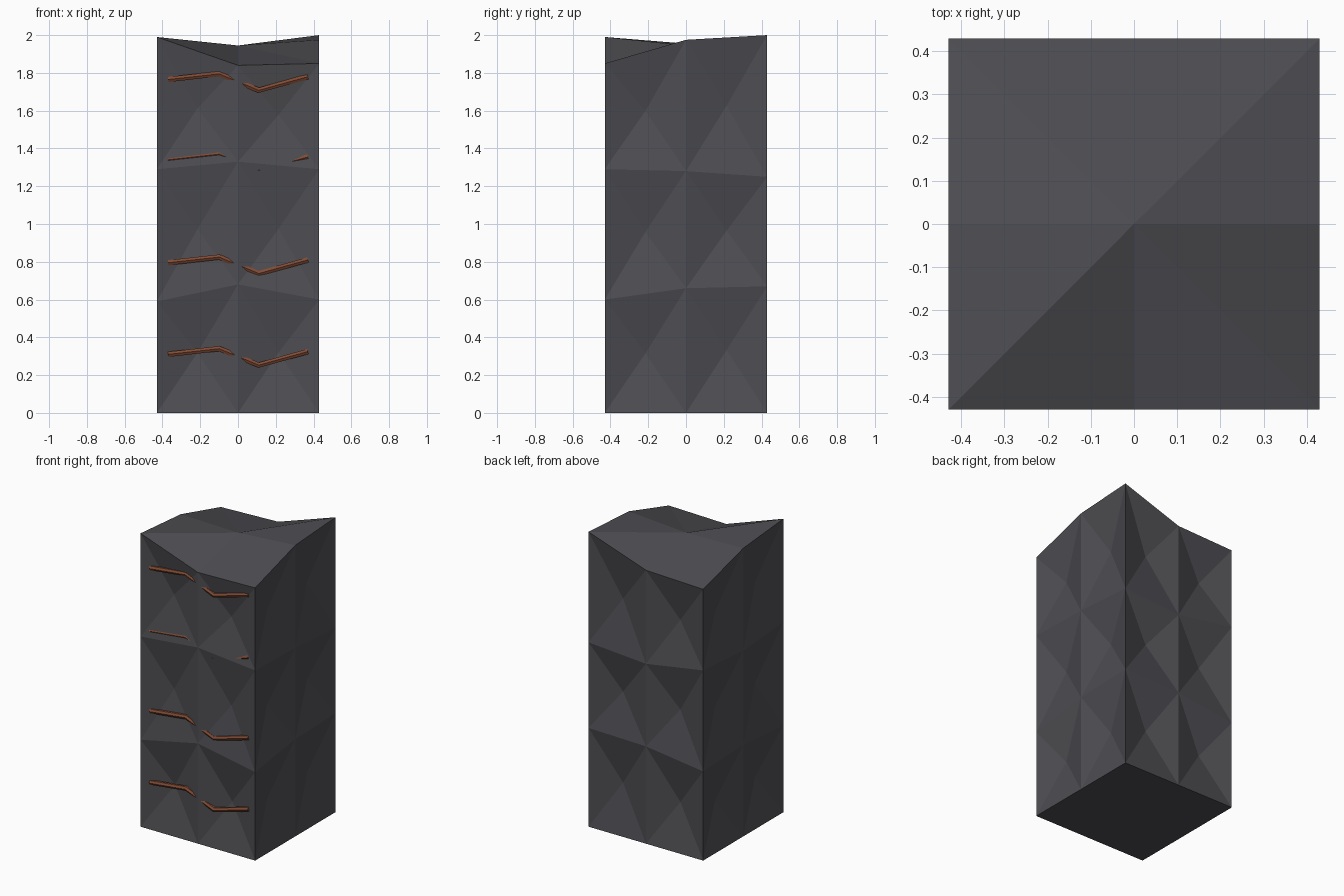
import bpy, bmesh
from mathutils import Vector

if "Cube" in bpy.data.objects:
    bpy.data.objects.remove(bpy.data.objects["Cube"])

H = 0.43


def material(name, rgb):
    m = bpy.data.materials.new(name)
    m.diffuse_color = (*rgb, 1)
    m.use_nodes = True
    m.node_tree.nodes["Principled BSDF"].inputs["Base Color"].default_value = m.diffuse_color
    return m


stone = material("dark_stone", (0.075, 0.075, 0.085))
rust = material("rust_vein", (0.22, 0.07, 0.035))

# Eight columns around the block, anticlockwise from front left: x, y, two ring heights, rim height
columns = [
    (-H, -H, 0.59, 1.29, 1.99),
    (0, -H, 0.68, 1.33, 1.84),
    (H, -H, 0.60, 1.29, 1.85),
    (H, 0, 0.66, 1.28, 1.975),
    (H, H, 0.67, 1.25, 2.00),
    (0, H, 0.66, 1.22, 1.855),
    (-H, H, 0.605, 1.29, 1.84),
    (-H, 0, 0.62, 1.26, 1.955),
]

# Chipped stone block: every wall cell is a shallow inward pyramid
bm = bmesh.new()
grid = [[bm.verts.new((x, y, z)) for z in (0, *zs)] for x, y, *zs in columns]
for i, col in enumerate(grid):
    nxt = grid[(i + 1) % 8]
    run = nxt[0].co - col[0].co
    inward = Vector((-run.y, run.x, 0)).normalized()
    for k in range(3):
        ring = [col[k], nxt[k], nxt[k + 1], col[k + 1]]
        depth = 0.053 if i < 2 and k > 0 else 0.063
        mid = sum((v.co for v in ring), Vector()) / 4 + inward * depth
        tip = bm.verts.new(mid)
        for a in range(4):
            bm.faces.new((ring[a], ring[(a + 1) % 4], tip))

# Uneven top as a fan, flat base
centre = bm.verts.new((0, 0, 1.945))
for i in range(8):
    bm.faces.new((grid[i][3], grid[(i + 1) % 8][3], centre))
bm.faces.new([c[0] for c in reversed(grid)])
bmesh.ops.recalc_face_normals(bm, faces=bm.faces)
mesh = bpy.data.meshes.new("stone_block")
bm.to_mesh(mesh)
bm.free()
mesh.materials.append(stone)
bpy.context.collection.objects.link(bpy.data.objects.new("stone_block", mesh))

# Rust veins half sunk in the front wall
R = 0.016
for n, z in enumerate((0.31, 0.795, 1.34, 1.765)):
    cu = bpy.data.curves.new(f"vein_{n + 1}", 'CURVE')
    cu.dimensions = '3D'
    cu.bevel_depth = R
    cu.bevel_resolution = 1
    cu.use_fill_caps = True
    sp = cu.splines.new('POLY')
    path = [(-0.37, 0), (-0.10, 0.03), (0.11, -0.057), (0.37, 0.015)]
    sp.points.add(len(path) - 1)
    for p, (x, dz) in zip(sp.points, path):
        p.co = (x, -H + 0.005 + R, z + dz, 1)
    sp.use_smooth = False
    cu.materials.append(rust)
    bpy.context.collection.objects.link(bpy.data.objects.new(f"vein_{n + 1}", cu))
